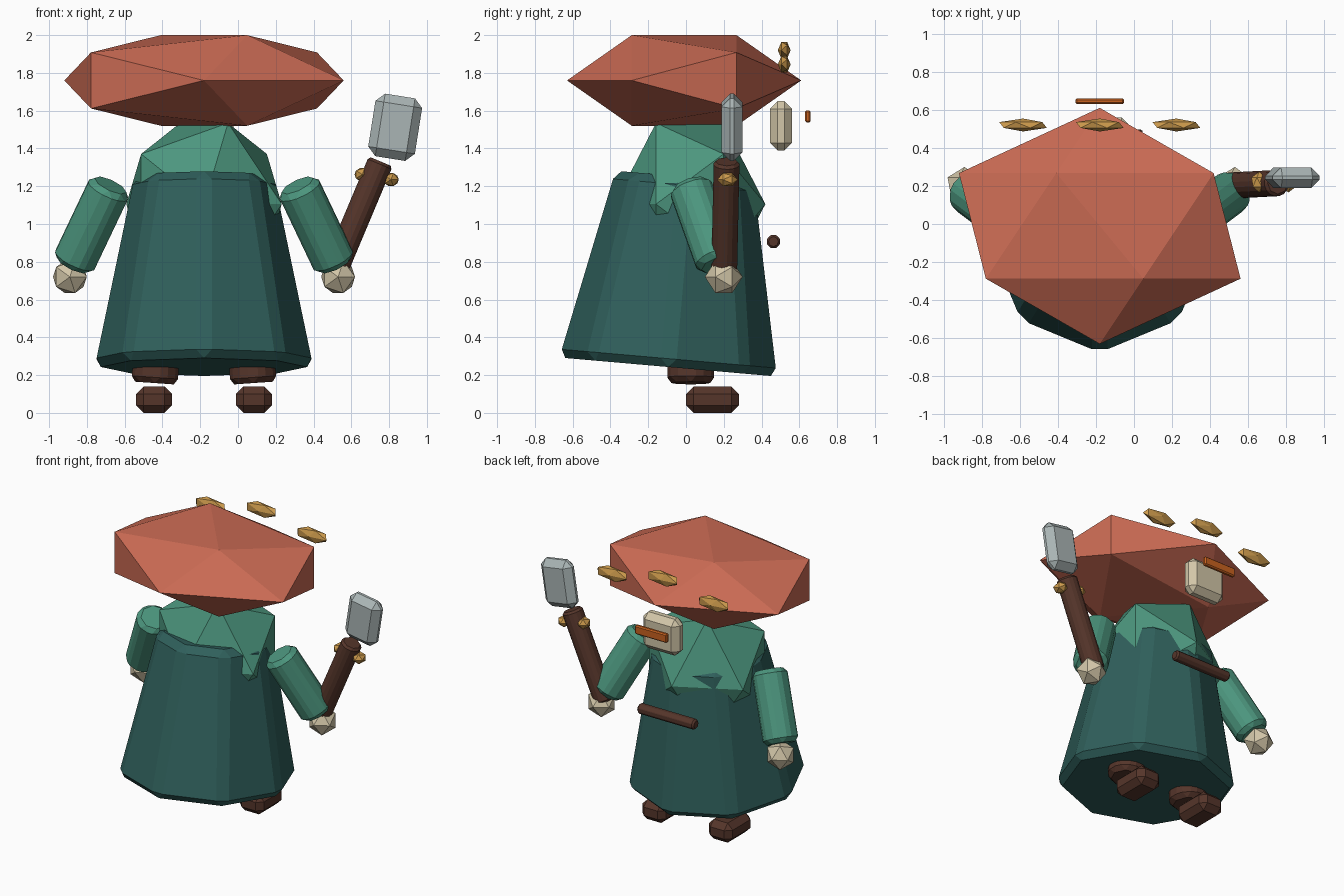
import bpy
from math import radians
from mathutils import Vector

if "Cube" in bpy.data.objects:
    bpy.data.objects.remove(bpy.data.objects["Cube"])

CX = -0.18  # centre line of the figure


def material(name, hex_rgb):
    rgb = [int(hex_rgb[i:i + 2], 16) / 255 for i in (0, 2, 4)]
    lin = [c / 12.92 if c < 0.04 else ((c + 0.055) / 1.055) ** 2.4 for c in rgb]
    m = bpy.data.materials.new(name)
    m.diffuse_color = (*lin, 1)
    m.use_nodes = True
    m.node_tree.nodes["Principled BSDF"].inputs["Base Color"].default_value = m.diffuse_color
    return m


ROBE = material("dark_teal", "2F5F5B")
GREEN = material("green", "4C967E")
HAT = material("terracotta", "CB6B54")
BROWN = material("brown", "55352A")
PALE = material("pale", "D2C6A8")
GOLD = material("gold", "CC9A4C")
ORANGE = material("orange", "C9621F")
STEEL = material("steel", "AAB5B5")


def finish(name, mat, bevel=0):
    o = bpy.context.object
    o.name = name
    o.data.materials.append(mat)
    if bevel:
        bpy.ops.object.transform_apply(location=False, rotation=False, scale=True)
        b = o.modifiers.new("bevel", 'BEVEL')
        b.width, b.segments = bevel, 1
    return o


def gem(name, loc, radii, mat):
    # icosahedron with its poles along y
    bpy.ops.mesh.primitive_ico_sphere_add(subdivisions=1, radius=1, location=loc,
                                          rotation=(radians(90), 0, 0))
    bpy.context.object.scale = (radii[0], radii[2], radii[1])
    return finish(name, mat)


def block(name, loc, size, mat, bevel, tilt=0):
    bpy.ops.mesh.primitive_cube_add(size=1, location=loc, rotation=(0, radians(tilt), 0))
    bpy.context.object.scale = size
    return finish(name, mat, bevel)


def rod(name, a, b, r1, r2, mat, bevel):
    # eight-sided tapered rod from a to b
    a, b = Vector(a), Vector(b)
    d = b - a
    bpy.ops.mesh.primitive_cone_add(vertices=8, radius1=r1, radius2=r2, depth=d.length,
                                    location=(a + b) / 2)
    o = bpy.context.object
    o.rotation_mode = 'QUATERNION'
    o.rotation_quaternion = Vector((0, 0, 1)).rotation_difference(d)
    return finish(name, mat, bevel)


# body and hat
rod("robe", (CX, -0.095, 0.243), (CX, -0.007, 1.25), 0.595, 0.385, ROBE, 0.045)
gem("shoulders", (CX, 0.02, 1.105), (0.46, 0.40, 0.505), GREEN)
gem("hat", (CX, -0.01, 1.76), (0.827, 0.62, 0.282), HAT)

# paired limbs
for s, side in ((-1, "left"), (1, "right")):
    rod(side + "_arm", (CX + s * 0.695, 0.17, 0.785), (CX + s * 0.495, 0.02, 1.205),
        0.125, 0.125, GREEN, 0.03)
    gem(side + "_hand", (CX + s * 0.71, 0.2, 0.72), (0.1, 0.1, 0.1), PALE)
    rod(side + "_leg", (CX + s * 0.262, 0.025, 0.158), (CX + s * 0.245, 0.025, 0.4),
        0.135, 0.13, BROWN, 0.03)
    block(side + "_foot", (CX + s * 0.264, 0.14, 0.07), (0.19, 0.28, 0.14), BROWN, 0.04)

# mallet
rod("mallet_handle", (0.505, 0.202, 0.735), (0.755, 0.215, 1.33), 0.074, 0.074, BROWN, 0.015)
block("mallet_head", (0.832, 0.243, 1.512), (0.25, 0.11, 0.335), STEEL, 0.045, 9)
for x, z in ((0.658, 1.262), (0.81, 1.235)):
    gem("handle_stud", (x, 0.22, z), (0.046, 0.055, 0.04), GOLD)

# floating ornaments behind the hat
for i, z in ((-1, 1.845), (0, 1.92), (1, 1.845)):
    gem("hat_ornament", (CX + i * 0.403, 0.52, z), (0.14, 0.034, 0.052), GOLD)

# back pieces
block("back_box", (-0.17, 0.503, 1.52), (0.29, 0.115, 0.26), PALE, 0.04)
block("back_strap", (CX, 0.645, 1.57), (0.255, 0.03, 0.064), ORANGE, 0.008)
rod("back_bar", (CX - 0.225, 0.463, 0.907), (CX + 0.225, 0.463, 0.907), 0.039, 0.039, BROWN, 0.012)
